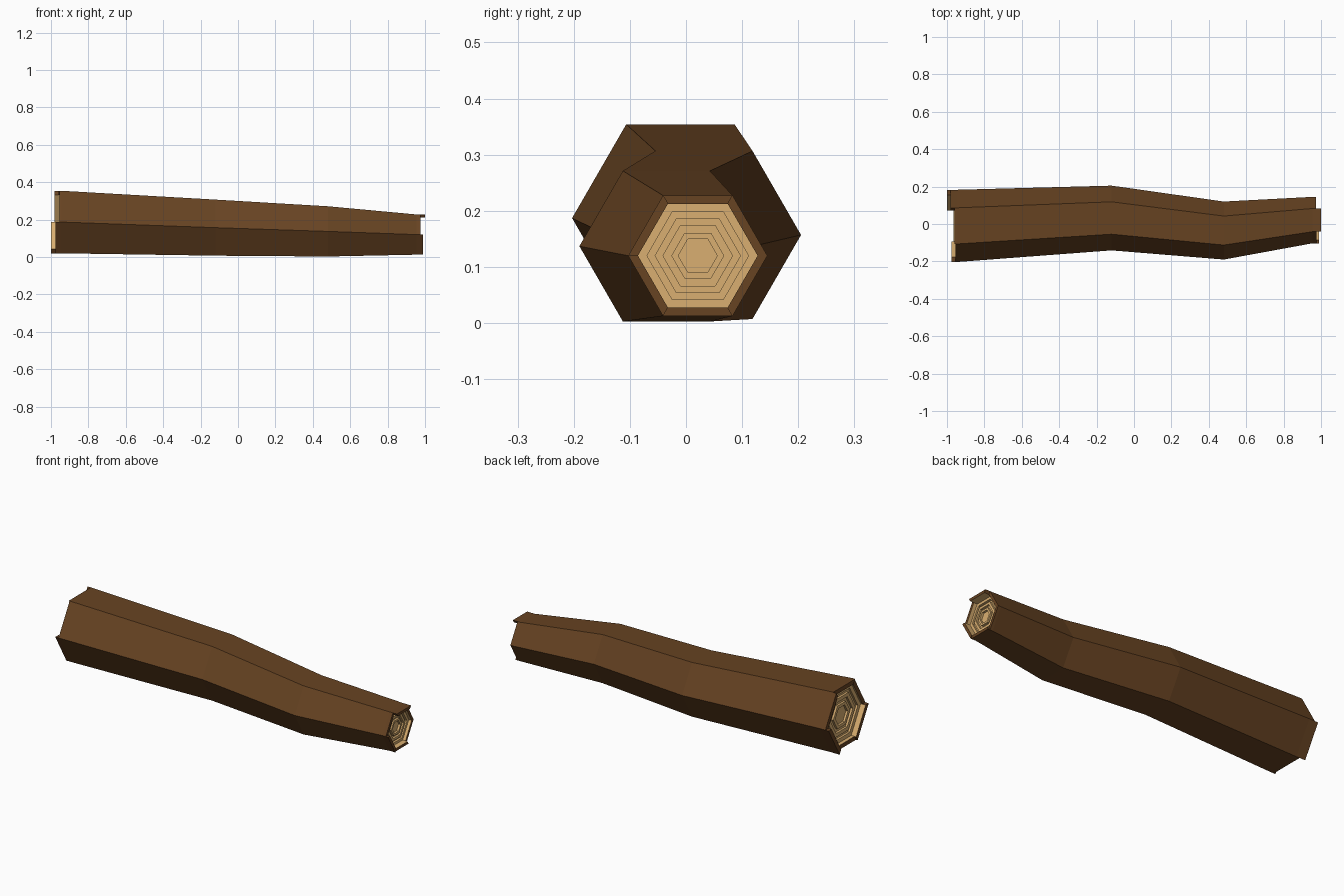
import bpy, bmesh
from math import cos, sin, pi

if "Cube" in bpy.data.objects:
    bpy.data.objects.remove(bpy.data.objects["Cube"])


def material(name, rgb):
    m = bpy.data.materials.new(name)
    m.diffuse_color = (*rgb, 1)
    m.use_nodes = True
    m.node_tree.nodes["Principled BSDF"].inputs["Base Color"].default_value = m.diffuse_color
    return m


BARK = material("bark_brown", (0.135, 0.056, 0.016))
WOOD = material("cut_wood", (0.70, 0.43, 0.165))

# Log sections: x, centre y, centre z, radius
SECTIONS = [(-0.945, -0.010, 0.187, 0.193), (-0.12, 0.032, 0.157, 0.173),
            (0.48, -0.035, 0.137, 0.155), (0.955, 0.021, 0.120, 0.124)]
# How far each of the six bark strips reaches at either end
LEFT_TIPS = [-0.98, -0.96, -0.955, -0.975, -0.965, -1.0]
RIGHT_TIPS = [0.972, 1.0, 0.976, 0.99, 0.985, 0.972]
INNER = 0.86


def corner(sec, k, scale=1.0, x=None):
    sx, cy, cz, r = sec
    a = k * pi / 3
    return (sx if x is None else x, cy + r * scale * cos(a), cz + r * scale * sin(a))


def add_face(bm, points, mat):
    f = bm.faces.new([bm.verts.new(p) for p in points])
    f.material_index = mat


def finish(bm, name):
    bmesh.ops.remove_doubles(bm, verts=bm.verts, dist=1e-5)
    bmesh.ops.recalc_face_normals(bm, faces=bm.faces)
    me = bpy.data.meshes.new(name)
    bm.to_mesh(me)
    bm.free()
    me.materials.append(BARK)
    me.materials.append(WOOD)
    ob = bpy.data.objects.new(name, me)
    bpy.context.collection.objects.link(ob)


# Whole log: bark tube, uneven strip ends and stepped growth rings
bm = bmesh.new()
for k in range(6):
    for a, b in zip(SECTIONS, SECTIONS[1:]):
        add_face(bm, [corner(a, k), corner(a, k + 1), corner(b, k + 1), corner(b, k)], 0)

for sec, tips, out in ((SECTIONS[0], LEFT_TIPS, -1), (SECTIONS[-1], RIGHT_TIPS, 1)):
    # Bark strip ends: outer skin, end rim, pale inside and step sides
    for k, x in enumerate(tips):
        n = k + 1
        o0, o1 = corner(sec, k), corner(sec, n)
        i0, i1 = corner(sec, k, INNER), corner(sec, n, INNER)
        to0, to1 = corner(sec, k, 1, x), corner(sec, n, 1, x)
        ti0, ti1 = corner(sec, k, INNER, x), corner(sec, n, INNER, x)
        add_face(bm, [o0, o1, to1, to0], 0)
        add_face(bm, [to0, to1, ti1, ti0], 0)
        add_face(bm, [ti0, ti1, i1, i0], 1)
        # step between this strip and the next one
        nx = tips[n % 6]
        if abs(nx - x) > 1e-4:
            add_face(bm, [to1, ti1, corner(sec, n, INNER, nx), corner(sec, n, 1, nx)], 0)

    # Growth rings: alternating raised and sunken hexagonal bands
    loops = [(INNER, 0)]
    level = 0
    for s in (0.73, 0.62, 0.50, 0.38, 0.28):
        loops.append((s, level))
        level = -0.012 * out if level == 0 else 0
        loops.append((s, level))
    for (s0, d0), (s1, d1) in zip(loops, loops[1:]):
        for k in range(6):
            x0, x1 = sec[0] + d0, sec[0] + d1
            add_face(bm, [corner(sec, k, s0, x0), corner(sec, k + 1, s0, x0),
                          corner(sec, k + 1, s1, x1), corner(sec, k, s1, x1)], 1)
    s, d = loops[-1]
    add_face(bm, [corner(sec, k, s, sec[0] + d) for k in range(6)], 1)

finish(bm, "log")
